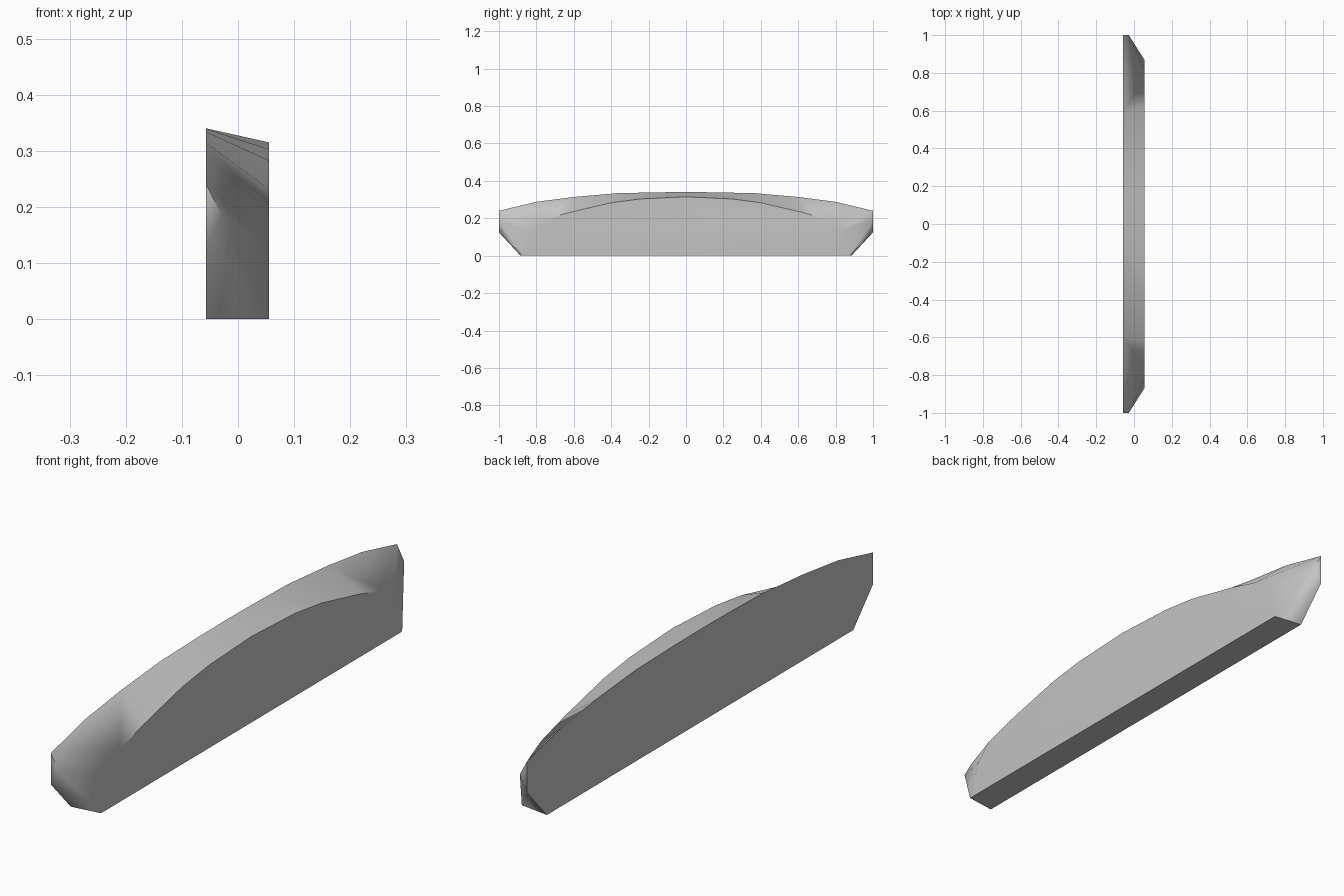
import bpy
import bmesh
import math

cube = bpy.data.objects.get("Cube")
if cube:
    bpy.data.objects.remove(cube, do_unlink=True)

X_BACK, X_FACE = -0.057, 0.055

# Half profiles (y, z) of the two crowned top edges, from the middle outwards
BACK_ARC = [(0, 0.34), (0.15, 0.339), (0.37, 0.334), (0.6, 0.314), (0.8, 0.288), (1, 0.24)]
FACE_ARC = [(0, 0.315), (0.25, 0.303), (0.4, 0.283), (0.62, 0.232), (0.76, 0.192)]

# One flat grey
grey = bpy.data.materials.new("plain_grey")
grey.use_nodes = True
colour = (0.55, 0.55, 0.55, 1)
grey.diffuse_color = colour
grey.node_tree.nodes["Principled BSDF"].inputs["Base Color"].default_value = colour

bm = bmesh.new()


def build_half(side):
    """Add the crown and chamfered tip on one side; return both side outlines."""
    def vert(x, y, z):
        return bm.verts.new((x, side * y, z))

    back = [vert(X_BACK, y, z) for y, z in BACK_ARC]
    face = [vert(X_FACE, y, z) for y, z in FACE_ARC]
    tip_low = vert(X_BACK, 1, 0.125)
    tip_out = vert(-0.028, 1, 0.185)
    cheek = vert(X_FACE, 0.82, 0.13)
    foot_face = vert(X_FACE, 0.87, 0)
    foot_back = vert(X_BACK, 0.885, 0)

    # Sloping crown between the two arcs
    for i in range(len(face) - 1):
        bm.faces.new((back[i], back[i + 1], face[i + 1], face[i]))
    tip_top, shoulder = back[-1], face[-1]
    bm.faces.new((back[-2], tip_top, shoulder))

    # Faceted tip
    for corners in ((tip_top, cheek, shoulder),
                    (tip_top, tip_out, cheek),
                    (tip_out, foot_face, cheek),
                    (tip_top, tip_low, tip_out),
                    (tip_out, tip_low, foot_face),
                    (tip_low, foot_back, foot_face)):
        bm.faces.new(corners)
    return back + [tip_low, foot_back], face + [cheek, foot_face]


back_a, face_a = build_half(1)
back_b, face_b = build_half(-1)

# Flat back, flat face and underside
bm.faces.new(back_a + back_b[:0:-1])
bm.faces.new(face_a + face_b[:0:-1])
bm.faces.new((back_a[-1], face_a[-1], face_b[-1], back_b[-1]))

# Close the middle: both halves share the crown's centre points, the big
# outlines already use the first half's points
bmesh.ops.remove_doubles(bm, verts=bm.verts[:], dist=0.0005)
bmesh.ops.recalc_face_normals(bm, faces=bm.faces[:])

mesh = bpy.data.meshes.new("curved_bar")
bm.to_mesh(mesh)
bm.free()
mesh.materials.append(grey)
bar = bpy.data.objects.new("curved_bar", mesh)
bpy.context.collection.objects.link(bar)

# Smooth crown with crisp rims
bpy.ops.object.select_all(action='DESELECT')
bar.select_set(True)
bpy.context.view_layer.objects.active = bar
bpy.ops.object.shade_smooth_by_angle(angle=math.radians(40))
weighted = bar.modifiers.new("even_shading", 'WEIGHTED_NORMAL')
weighted.keep_sharp = True
